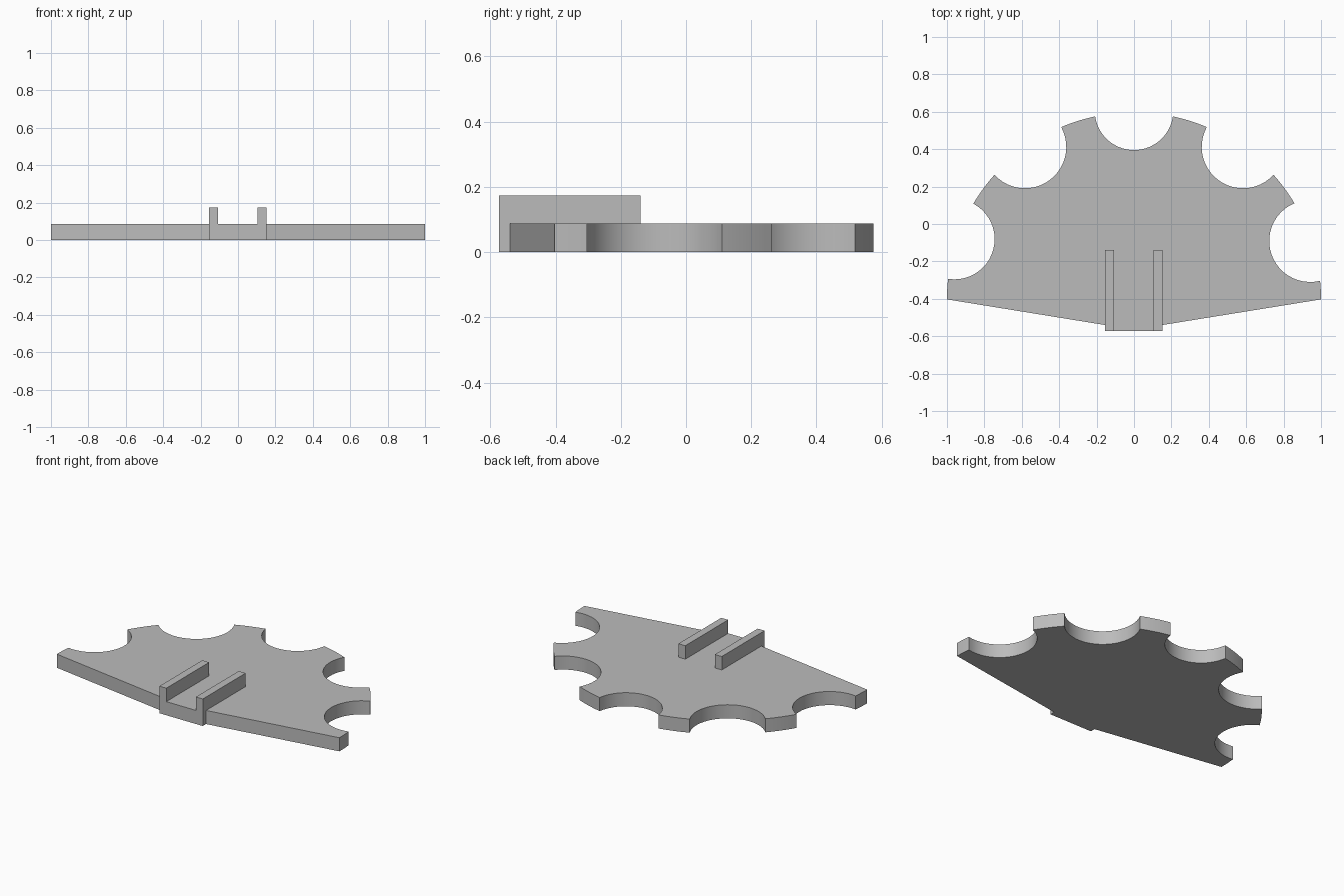
import bpy, bmesh
from math import acos, atan2, cos, sin, pi, hypot, ceil

cube = bpy.data.objects.get("Cube")
if cube:
    bpy.data.objects.remove(cube, do_unlink=True)

THICK, TOP = 0.087, 0.173      # plate and rail heights
RIM, RIM_Y = 1.0, -0.403       # rim circle radius and centre
TAB_Y = -0.573

grey = bpy.data.materials.new("plain grey")
grey.use_nodes = True
colour = (0.5, 0.5, 0.5, 1)
grey.diffuse_color = colour
grey.node_tree.nodes["Principled BSDF"].inputs["Base Color"].default_value = colour


def prism(name, outline, z0, z1):
    """Extrude a counter-clockwise outline from z0 to z1."""
    bm = bmesh.new()
    base = bm.faces.new([bm.verts.new((x, y, z0)) for x, y in outline])
    top = bmesh.ops.extrude_face_region(bm, geom=[base], use_keep_orig=True)["geom"]
    for v in top:
        if isinstance(v, bmesh.types.BMVert):
            v.co.z = z1
    bmesh.ops.recalc_face_normals(bm, faces=bm.faces)
    mesh = bpy.data.meshes.new(name)
    bm.to_mesh(mesh)
    bm.free()
    mesh.materials.append(grey)
    obj = bpy.data.objects.new(name, mesh)
    bpy.context.collection.objects.link(obj)
    return obj


def arc(cx, cy, r, a0, a1):
    n = max(2, ceil(abs(a1 - a0) * r / 0.03))
    return [(cx + r * cos(a0 + (a1 - a0) * i / n),
             cy + r * sin(a0 + (a1 - a0) * i / n)) for i in range(n + 1)]


# Round notches along the rim, right to left: centre and radius
notches = [(0.942, -0.091, 0.219), (0.583, 0.412, 0.221), (0, 0.605, 0.21),
           (-0.583, 0.412, 0.221), (-0.96, -0.081, 0.215)]

# Plate outline: rim arcs alternate with the scooped notches
outline = [(-0.155, -0.54), (-0.155, TAB_Y), (0.152, TAB_Y), (0.152, -0.54)]
angle = 0
for cx, cy, r in notches:
    dist, mid = hypot(cx, cy - RIM_Y), atan2(cy - RIM_Y, cx)
    half = acos((RIM * RIM + dist * dist - r * r) / (2 * RIM * dist))
    outline += arc(0, RIM_Y, RIM, angle, mid - half)
    start, end = [atan2(RIM_Y + RIM * sin(a) - cy, RIM * cos(a) - cx)
                  for a in (mid - half, mid + half)]
    outline += arc(cx, cy, r, start, start - (start - end) % (2 * pi))[1:-1]
    angle = mid + half
outline += arc(0, RIM_Y, RIM, angle, pi)

plate = prism("notched_plate", outline, 0, THICK)
bpy.context.view_layer.objects.active = plate
plate.select_set(True)
bpy.ops.object.shade_smooth_by_angle(angle=pi / 6)

# Two upright rails running back from the front tab
for name, x0, x1 in (("right_rail", -0.155, -0.106), ("left_rail", 0.103, 0.152)):
    prism(name, [(x0, TAB_Y), (x1, TAB_Y), (x1, -0.14), (x0, -0.14)], THICK, TOP)
